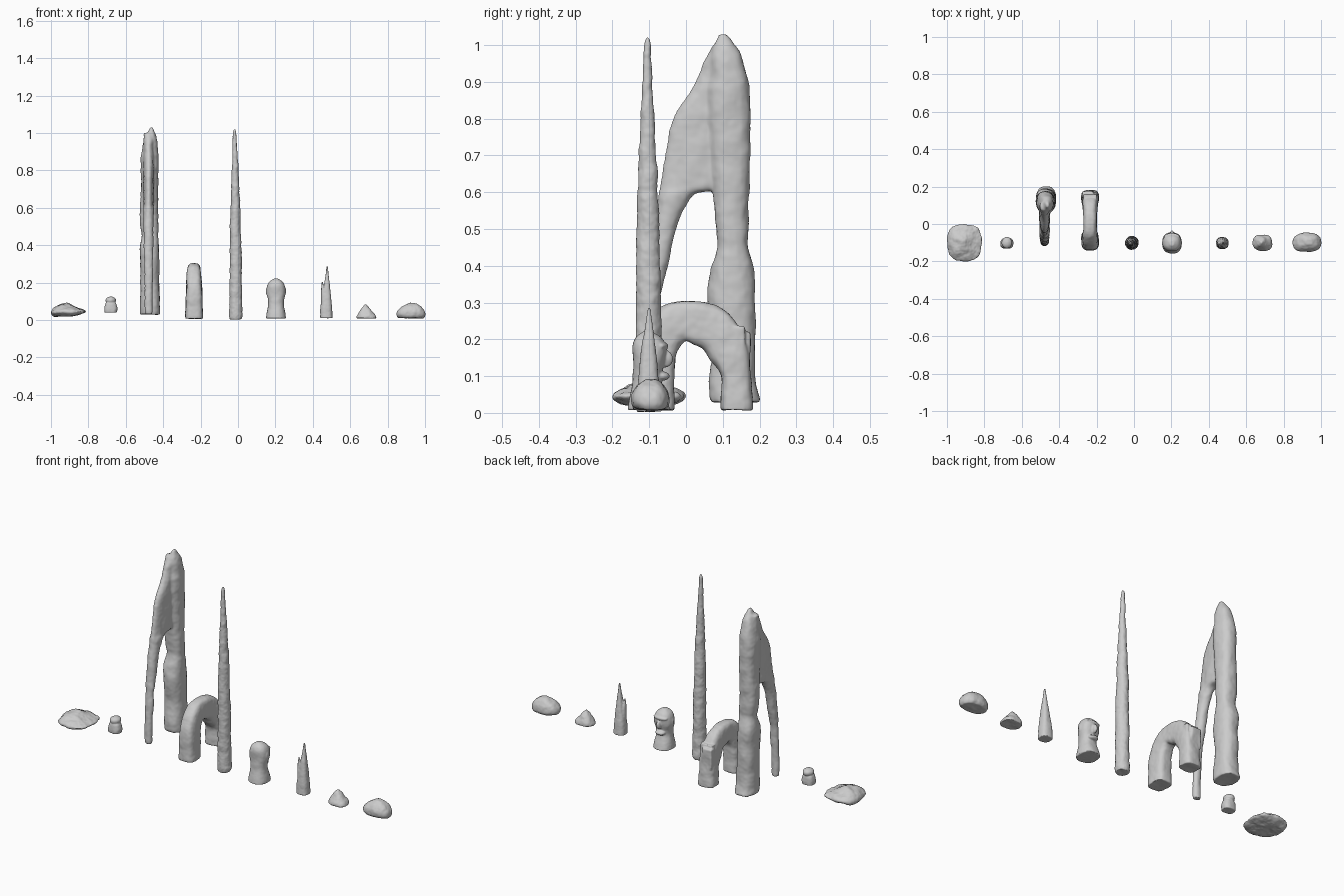
import bpy, bmesh, math
from mathutils import Vector, Matrix


def loft(bm, sections, power=2.0, sides=28, steps=6):
    """Skin through rings (x, y, z, rx, ry, tilt about x in degrees), smoothly interpolated."""
    s = [tuple(q) + (0,) * (6 - len(q)) for q in sections]
    rows = []
    for i in range(len(s) - 1):
        a, b, c, d = s[max(i - 1, 0)], s[i], s[i + 1], s[min(i + 2, len(s) - 1)]
        for k in range(steps):
            t = k / steps
            rows.append([0.5 * (2 * q + (r - p) * t + (2 * p - 5 * q + 4 * r - w) * t * t
                         + (3 * q - p - 3 * r + w) * t ** 3) for p, q, r, w in zip(a, b, c, d)])
    rows.append(s[-1])
    rings = []
    for x, y, z, rx, ry, tilt in rows:
        ta = math.radians(tilt)
        ring = []
        for j in range(sides):
            an = 2 * math.pi * j / sides
            ca, sa = math.cos(an), math.sin(an)
            u = math.copysign(abs(ca) ** (2 / power), ca) * max(rx, .002)
            v = math.copysign(abs(sa) ** (2 / power), sa) * max(ry, .002)
            ring.append(bm.verts.new((x + u, y + v * math.cos(ta), z + v * math.sin(ta))))
        rings.append(ring)
    for lo, hi in zip(rings, rings[1:]):
        for j in range(sides):
            n = (j + 1) % sides
            bm.faces.new((lo[j], lo[n], hi[n], hi[j]))
    bm.faces.new(rings[0][::-1])
    bm.faces.new(rings[-1])


def blob(bm, loc, radii):
    m = Matrix.Translation(loc) @ Matrix.Diagonal(Vector(radii)).to_4x4()
    bmesh.ops.create_icosphere(bm, subdivisions=3, radius=1, matrix=m)


def block(bm, loc, size):
    m = Matrix.Translation(loc) @ Matrix.Diagonal(Vector(size)).to_4x4()
    bmesh.ops.create_cube(bm, size=1, matrix=m)


def finish(bm, name, voxel=.004, rough=.006, grain=.05, smooth=4):
    """Fuse the volumes into one weathered stone skin."""
    me = bpy.data.meshes.new(name)
    bm.to_mesh(me)
    bm.free()
    ob = bpy.data.objects.new(name, me)
    bpy.context.collection.objects.link(ob)
    r = ob.modifiers.new("fuse", 'REMESH')
    r.mode = 'VOXEL'
    r.voxel_size = voxel
    r.use_smooth_shade = True
    sm = ob.modifiers.new("soften", 'SMOOTH')
    sm.iterations = smooth
    tex = bpy.data.textures.new(name + "_grain", 'CLOUDS')
    tex.noise_scale = grain
    d = ob.modifiers.new("weather", 'DISPLACE')
    d.texture = tex
    d.strength = rough
    d.mid_level = .5


# flat rock
bm = bmesh.new()
loft(bm, [(-.945, -.1, .02, .04, .06), (-.915, -.1, .034, .082, .092), (-.905, -.1, .047, .092, .099),
          (-.912, -.1, .06, .075, .082), (-.922, -.1, .078, .04, .045), (-.915, -.1, .09, .015, .015)], 2.8)
finish(bm, "flat_rock", rough=.014)

# little capped stone
bm = bmesh.new()
loft(bm, [(-.68, -.103, .04, .033, .028), (-.68, -.103, .06, .035, .03), (-.68, -.103, .082, .031, .027),
          (-.68, -.103, .092, .026, .024)], 2.6)
blob(bm, (-.68, -.1, .105), (.028, .031, .021))
finish(bm, "capped_stone", .003, .003, .03, 2)

# tall arch: thick rear column, thin front leg widening into a fin
bm = bmesh.new()
X = -.47
loft(bm, [(X, .135, .03, .054, .069), (X, .128, .1, .053, .062), (X - .003, .13, .2, .05, .058),
          (X, .124, .3, .051, .063), (X - .006, .126, .38, .052, .062), (X, .127, .45, .045, .043),
          (X - .006, .124, .55, .05, .048), (X - .003, .12, .7, .046, .055), (X - .002, .115, .85, .047, .06),
          (X, .115, .92, .041, .05), (X + .004, .107, .98, .03, .04), (X + .008, .1, 1.03, .006, .01)], 2.4)
legs = [(.03, -.118, -.082), (.15, -.117, -.081), (.3, -.108, -.071), (.4, -.1, -.05), (.5, -.088, -.024),
        (.56, -.08, .0), (.595, -.075, .03), (.62, -.07, .12), (.7, -.057, .14), (.8, -.035, .15),
        (.86, .0, .15), (.9, .025, .15), (.95, .045, .13), (1.0, .072, .12)]
loft(bm, [(X - .008, (a + b) / 2, z, .02 + .008 * min(1, z / .6), (b - a) / 2) for z, a, b in legs])
finish(bm, "tall_arch", .006, .01, .07)

# small arch with a broken ledge on the rear leg
bm = bmesh.new()
X = -.235
loft(bm, [(X, -.086, .008, .047, .054), (X, -.086, .1, .044, .055), (X, -.077, .18, .041, .055, -20),
          (X, -.035, .24, .038, .057, -55), (X, .02, .243, .036, .06, -90), (X, .075, .226, .038, .06, -120),
          (X, .115, .17, .042, .055, -150), (X, .136, .1, .045, .042, -180),
          (X, .138, .008, .048, .043, -180)], 3.2)
block(bm, (X, .145, .20), (.07, .03, .07))
block(bm, (X - .012, .16, .165), (.06, .03, .11))
finish(bm, "small_arch", .0045, .008, .06, 3)

# tall spire
bm = bmesh.new()
X = -.012
loft(bm, [(X, -.1, .004, .033, .033), (X, -.1, .025, .037, .037), (X, -.1, .08, .034, .035),
          (X, -.102, .3, .032, .034), (X - .002, -.104, .5, .029, .031), (X - .002, -.104, .65, .024, .026),
          (X - .003, -.105, .8, .018, .019), (X - .005, -.105, .92, .012, .012),
          (X - .006, -.105, 1.0, .009, .009), (X - .006, -.105, 1.022, .004, .004)])
finish(bm, "tall_spire", .004, .009, .045, 3)

# carved stone head facing the rear
bm = bmesh.new()
X = .203
loft(bm, [(X, -.101, .008, .053, .058), (X, -.103, .04, .049, .051), (X, -.106, .08, .042, .04),
          (X, -.105, .11, .043, .04), (X, -.1, .145, .051, .043), (X, -.1, .18, .048, .046),
          (X, -.102, .205, .035, .035), (X, -.103, .221, .012, .012)], 2.4)
blob(bm, (X, -.068, .182), (.042, .02, .012))
blob(bm, (X, -.057, .147), (.012, .022, .024))
blob(bm, (X, -.066, .1), (.028, .022, .013))
for side in (-1, 1):
    blob(bm, (X + side * .047, -.103, .155), (.007, .013, .022))
finish(bm, "stone_head", .0035, .003, .04, 3)

# twin spike
bm = bmesh.new()
loft(bm, [(.472, -.102, .01, .034, .032), (.472, -.102, .08, .03, .029), (.475, -.102, .16, .019, .021),
          (.476, -.101, .22, .011, .013), (.477, -.1, .286, .003, .003)], 2.6)
loft(bm, [(.462, -.104, .08, .019, .025), (.456, -.108, .14, .012, .016), (.45, -.11, .205, .003, .003)])
finish(bm, "twin_spike", .003, .004, .04, 2)

# pointed rock
bm = bmesh.new()
loft(bm, [(.687, -.1, .01, .053, .043), (.686, -.1, .025, .049, .042), (.684, -.1, .045, .034, .032),
          (.683, -.1, .068, .019, .019), (.682, -.1, .084, .005, .006)], 2.6)
finish(bm, "pointed_rock", .0035, .008, .04, 3)

# rounded rock
bm = bmesh.new()
loft(bm, [(.926, -.098, .01, .066, .042), (.924, -.098, .025, .075, .051), (.925, -.098, .05, .072, .05),
          (.93, -.096, .075, .05, .036), (.935, -.095, .091, .018, .014)], 2.5)
finish(bm, "rounded_rock", .004, .01, .05, 3)
